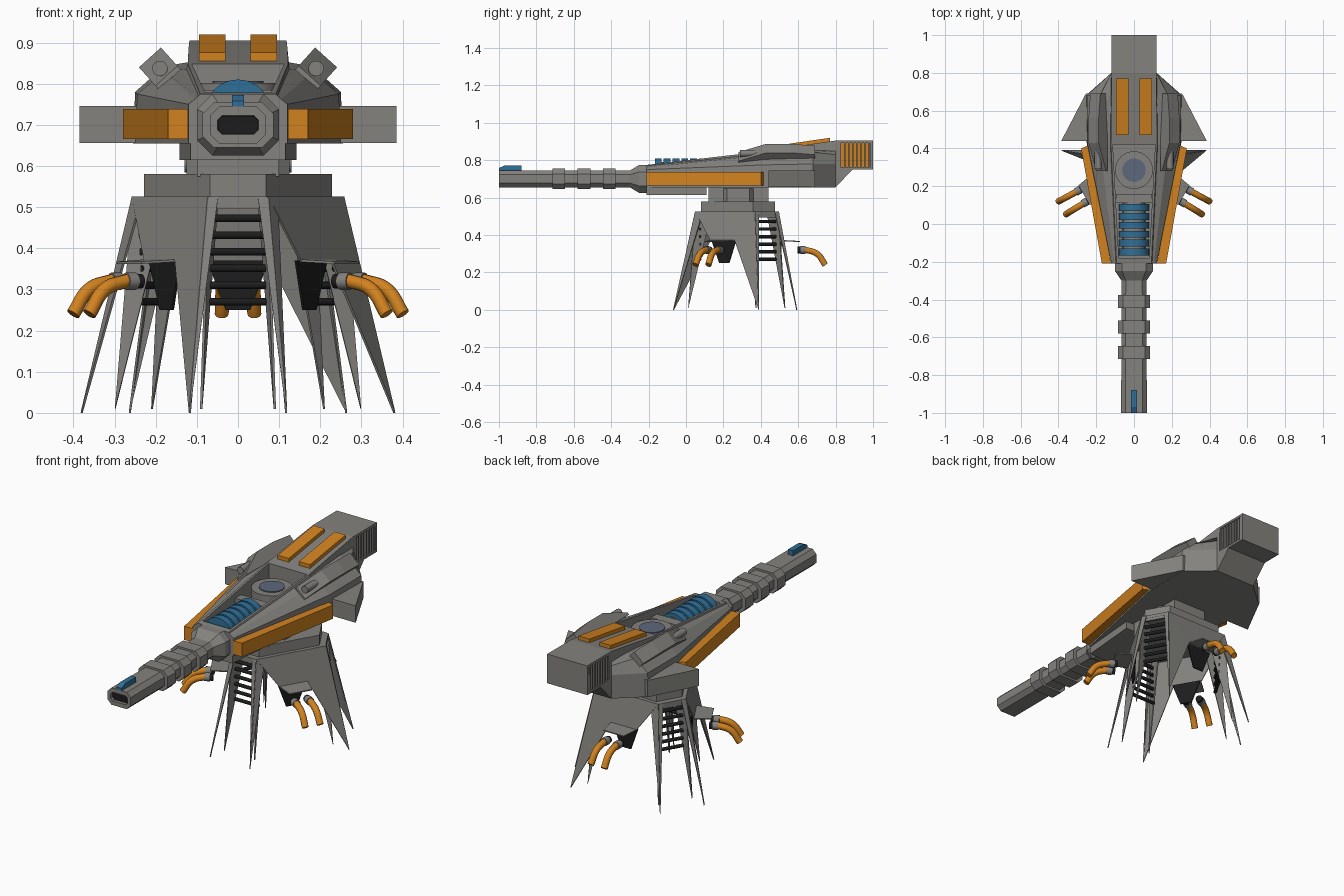
import bpy, bmesh, math
from mathutils import Matrix, Vector

if "Cube" in bpy.data.objects:
    bpy.data.objects.remove(bpy.data.objects["Cube"])


def material(name, r, g, b):
    m = bpy.data.materials.new(name)
    m.use_nodes = True
    m.diffuse_color = (r, g, b, 1)
    m.node_tree.nodes["Principled BSDF"].inputs["Base Color"].default_value = (r, g, b, 1)
    return m


GREY = material("gunmetal grey", .23, .225, .21)
ORANGE = material("orange", .64, .225, .014)
BLUE = material("energy blue", .03, .16, .31)
BLACK = material("black", .012, .012, .012)
GLASS = material("smoky glass", .11, .14, .2)
round_parts = []
BASE_Y = .305


def finish(name, bm, mat):
    bmesh.ops.recalc_face_normals(bm, faces=bm.faces)
    mesh = bpy.data.meshes.new(name)
    bm.to_mesh(mesh)
    bm.free()
    mesh.materials.append(mat)
    ob = bpy.data.objects.new(name, mesh)
    bpy.context.collection.objects.link(ob)
    return ob


def loft(name, rings, mat):
    """Skin equal-length rings of points and cap both ends."""
    bm = bmesh.new()
    rows = [[bm.verts.new(p) for p in ring] for ring in rings]
    n = len(rows[0])
    for a, b in zip(rows, rows[1:]):
        for i in range(n):
            bm.faces.new((a[i], a[(i + 1) % n], b[(i + 1) % n], b[i]))
    bm.faces.new(rows[0])
    bm.faces.new(rows[-1])
    return finish(name, bm, mat)


def prism(name, outline, z0, z1, mat):
    return loft(name, [[(x, y, z) for x, y in outline] for z in (z0, z1)], mat)


def box(name, x0, x1, y0, y1, z0, z1, mat):
    return prism(name, [(x0, y0), (x1, y0), (x1, y1), (x0, y1)], z0, z1, mat)


def rod(name, start, end, radius, mat, sides=24):
    a, b = Vector(start), Vector(end)
    turn = (b - a).to_track_quat('Z', 'Y').to_matrix().to_4x4()
    bm = bmesh.new()
    bmesh.ops.create_cone(bm, cap_ends=True, segments=sides, radius1=radius, radius2=radius,
                          depth=(b - a).length, matrix=Matrix.Translation((a + b) / 2) @ turn)
    ob = finish(name, bm, mat)
    round_parts.append(ob)
    return ob


def octagon(y, w, h, z=.7):
    c = min(w, h) * .5
    half = [(w, -h + c), (w, h - c), (w - c, h), (c - w, h), (-w, h - c), (-w, c - h), (c - w, -h), (w - c, -h)]
    return [(x, y, z + dz) for x, dz in half]


def mirrored(points, s):
    return [(s * p[0],) + tuple(p[1:]) for p in points]


def plate(name, points, mat, thick=.006):
    bm = bmesh.new()
    bm.faces.new([bm.verts.new(p) for p in points])
    ob = finish(name, bm, mat)
    mod = ob.modifiers.new("thickness", 'SOLIDIFY')
    mod.thickness = thick
    mod.offset = 0
    return ob


# Hull: half sections from keel to roof, mirrored and lofted along y
sections = [(-.21, (.12, .655), (.12, .75), (.105, .762), (.096, .77), (.092, .775)),
            (.42, (.25, .655), (.245, .775), (.18, .828), (.125, .836), (.122, .848)),
            (.68, (.255, .655), (.25, .78), (.18, .842), (.122, .852), (.12, .888)),
            (.8, (.12, .655), (.12, .78), (.12, .83), (.12, .85), (.118, .905)),
            (.89, (.12, .75), (.12, .78), (.12, .83), (.12, .85), (.118, .905)),
            (1, (.12, .75), (.12, .78), (.12, .83), (.12, .85), (.118, .905))]
hull_rings = []
for y, *half in sections:
    right = [(x, y, z) for x, z in half]
    hull_rings.append(right + mirrored(right, -1)[::-1])
hull = loft("hull", hull_rings, GREY)

# Cut the top well and the two rear vent pockets
cutters = [prism("well_cutter", [(-.08, -.18), (.08, -.18), (.112, .42), (-.112, .42)], .72, 1, GREY)]
for s in (1, -1):
    cutters.append(box("vent_cutter", *sorted((s * .095, s * .2)), .82, .985, .762, .893, GREY))
for c in cutters:
    c.hide_render = True
    mod = hull.modifiers.new("cut", 'BOOLEAN')
    mod.operation = 'DIFFERENCE'
    mod.solver = 'EXACT'
    mod.object = c
    bpy.context.view_layer.objects.active = hull
    bpy.ops.object.modifier_apply(modifier=mod.name)
    bpy.data.objects.remove(c)

for s in (1, -1):
    # Vent slats over orange backing
    box("vent_backing", *sorted((s * .094, s * .1)), .821, .984, .763, .892, ORANGE)
    for i in range(8):
        y = .826 + i * .0215
        box("vent_slat", *sorted((s * .094, s * .117)), y - .004, y + .004, .762, .893, GREY)
    # Rear side wings and armour rails
    prism("side_wing", mirrored([(.2, .44), (.385, .44), (.255, .69), (.2, .69)], s), .656, .746, GREY)
    prism("armour_rail", mirrored([(.122, -.21), (.17, -.21), (.28, .4), (.235, .42)], s), .665, .738, ORANGE)
    # Sloping roof plates
    x0, x1 = .03, .095
    loft("roof_plate", [mirrored([(x0, y, z0), (x1, y, z0), (x1, y, z1), (x0, y, z1)], s)
                        for y, z0, z1 in ((.47, .85, .876), (.77, .89, .92))], ORANGE)
    # Wedge-nosed shoulder gun pods, rolled outward
    w = .036
    pod = loft("shoulder_pod", [[(-w, y, -w), (w, y, -w), (w, y, top), (-w, y, top)]
                                for y, top in ((.28, -.024), (.43, w), (.56, w), (.69, .022))], GREY)
    tube = rod("pod_barrel", (0, .29, 0), (0, .45, 0), .019, GREY, 12)
    for ob in (pod, tube):
        ob.location = (s * .19, 0, .837)
        ob.rotation_euler = (0, s * math.radians(42), 0)

# Chin plate and energy coils
prism("chin_plate", [(-.115, -.21), (.115, -.21), (.142, .11), (-.142, .11)], .615, .657, GREY)
rod("coil_core", (0, -.15, .73), (0, .11, .73), .06, GREY)
for i in range(6):
    y = -.148 + i * .047
    rod("energy_coil", (0, y - .018, .73), (0, y + .018, .73), .08, BLUE, 32)
box("well_bulkhead", -.094, .094, .11, .16, .715, .785, GREY)

# Sensor disc
rod("sensor_disc", (0, .285, .715), (0, .285, .802), .1, GREY, 32)
rod("sensor_glass", (0, .285, .8), (0, .285, .807), .062, GLASS, 32)

# Barrel with hollow muzzle, rings and flared collar
loft("barrel", [octagon(-.93, .048, .021), octagon(-1, .05, .023), octagon(-1, .068, .045),
                octagon(-.3, .066, .045), octagon(-.25, .1, .075), octagon(-.2, .1, .075)], GREY)
loft("muzzle_bore", [octagon(-.985, .049, .022), octagon(-.94, .049, .022)], BLACK)
for y in (-.68, -.545, -.41):
    loft("barrel_ring", [octagon(y - .034, .086, .055), octagon(y + .034, .086, .055)], GREY)
loft("front_sight", [[(-.015, y, .742), (.015, y, .742), (.015, y, z), (-.015, y, z)]
                     for y, z in ((-1, .758), (-.97, .772), (-.88, .772))], BLUE)

# Swivel neck and pivot
box("swivel_neck", -.1, .1, .12, .44, .575, .656, GREY)
rod("pivot_pin", (-.13, .28, .61), (.13, .28, .61), .026, GREY)
for s in (1, -1):
    prism("pivot_bracket", mirrored([(.1, .2), (.125, .22), (.125, .34), (.1, .36)], s), .58, .65, GREY)


def hexagon(dist, half):
    """Outline with three narrow and three wide sides."""
    pts = []
    for k in range(3):
        a = math.radians(-90 + 120 * k)
        out, side = Vector((math.cos(a), math.sin(a))), Vector((-math.sin(a), math.cos(a)))
        pts += [out * dist - side * half, out * dist + side * half]
    return [(p.x, p.y + BASE_Y) for p in pts]


prism("platform", hexagon(.225, .068), .525, .58, GREY)
prism("skirt_top", hexagon(.255, .072), .51, .526, GREY)

# Three sectors: wide skirt with one broad and one thin spike, hood, hoses, and ladder opposite
TOP, NOTCH, TIP, FIN = (.184, .189, .525), (.075, .218, .37), (.263, .287, 0), (.209, .224, .01)
for k, broad_end in enumerate((1, -1, -1)):
    sector = [plate("leg_skirt", [TOP, *mirrored([TOP, NOTCH], -1), NOTCH], GREY),
              plate("broad_spike", mirrored([TOP, NOTCH, TIP], broad_end), GREY),
              plate("thin_spike", mirrored([TOP, (.15, .198, .475), TIP], -broad_end), GREY),
              plate("hose_hood", [NOTCH, *mirrored([NOTCH], -1), (-.06, .305, .365), (.06, .305, .365)], GREY),
              plate("hose_panel", [(-.075, .205, .37), (.075, .205, .37), (.03, .2, .25), (-.03, .2, .25)], BLACK)]
    for s in (1, -1):
        sector.append(plate("spike_fold", mirrored([TOP, (.196, .169, .525), TIP], s), GREY))
        sector.append(plate("inner_fin", mirrored([TOP, (.12, .127, .525), FIN], s), GREY))
        # Hose pair with black socket and grey collar
        x = s * .036
        sector.append(rod("hose_socket", (x, .292, .32), (x, .312, .32), .018, BLACK, 12))
        sector.append(rod("hose_collar", (x, .308, .32), (x, .335, .32), .021, GREY, 12))
        cu = bpy.data.curves.new("hose", 'CURVE')
        cu.dimensions = '3D'
        cu.bevel_depth = .017
        cu.bevel_resolution = 3
        cu.use_fill_caps = True
        sp = cu.splines.new('BEZIER')
        sp.bezier_points.add(2)
        for bp, co in zip(sp.bezier_points, ((x, .325, .323), (x * 1.05, .395, .3), (x * 1.1, .44, .24))):
            bp.co = co
            bp.handle_left_type = bp.handle_right_type = 'AUTO'
        cu.materials.append(ORANGE)
        hose = bpy.data.objects.new("hose", cu)
        bpy.context.collection.objects.link(hose)
        sector.append(hose)
    # Ladder rungs on the narrow side
    for i in range(6):
        z = .27 + i * .0405
        sector.append(rod("ladder_rung", (-.072, -.232, z), (.072, -.232, z), .009, BLACK, 10))
    sector.append(box("ladder_header", -.066, .066, -.254, -.244, .495, .525, GREY))
    for ob in sector:
        ob.location = (0, BASE_Y, 0)
        ob.rotation_euler = (0, 0, math.radians(120 * k))

# Smooth the round parts, keeping sharp edges
bpy.ops.object.select_all(action='DESELECT')
for ob in round_parts:
    ob.select_set(True)
bpy.context.view_layer.objects.active = round_parts[0]
bpy.ops.object.shade_smooth_by_angle(angle=math.radians(40))
